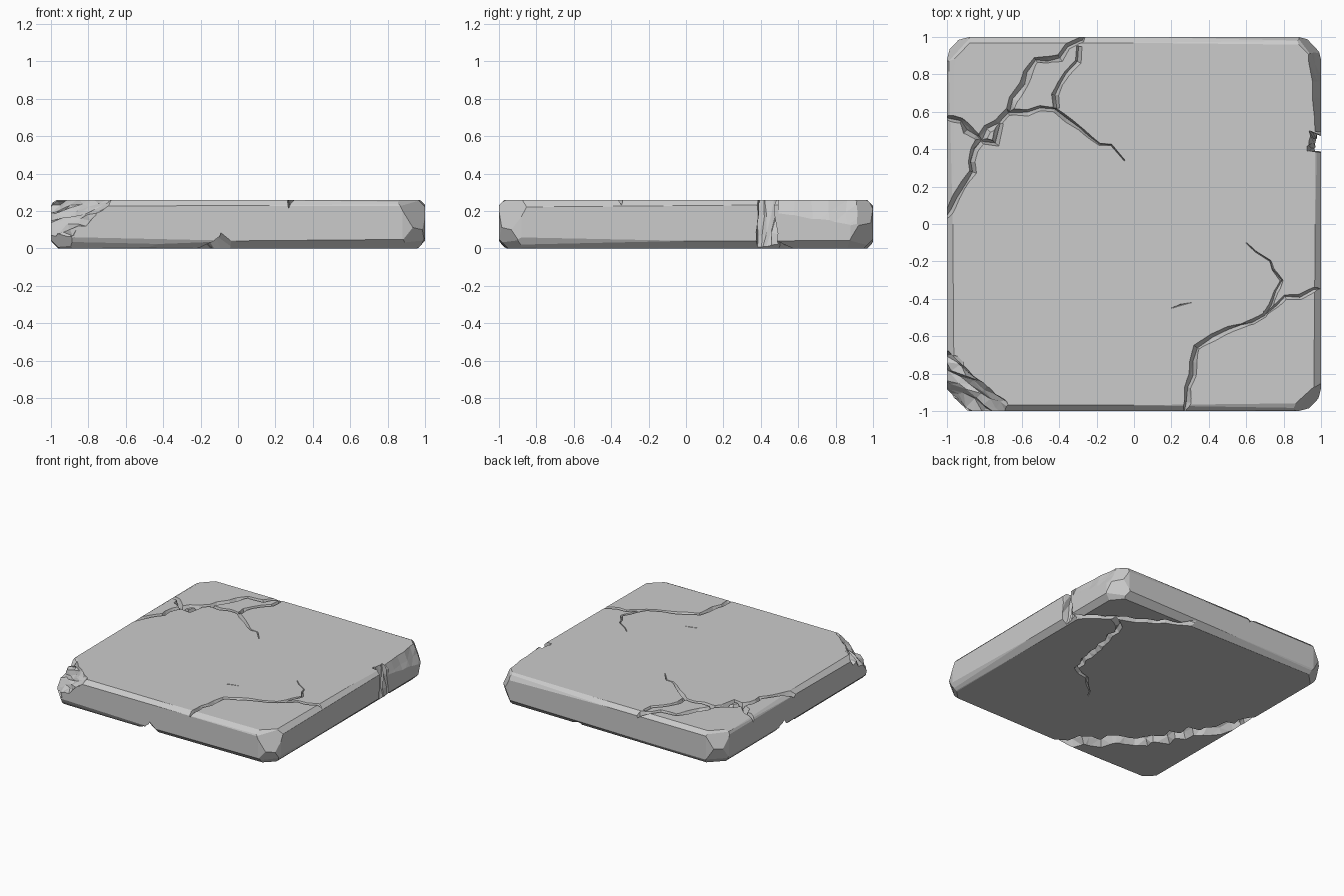
import bpy, bmesh, math, random
from mathutils import Vector, Matrix

if "Cube" in bpy.data.objects:
    bpy.data.objects.remove(bpy.data.objects["Cube"])

random.seed(7)
U = random.uniform
H = 0.26


def make_object(name, bm):
    bmesh.ops.recalc_face_normals(bm, faces=bm.faces[:])
    me = bpy.data.meshes.new(name)
    bm.to_mesh(me)
    bm.free()
    ob = bpy.data.objects.new(name, me)
    bpy.context.collection.objects.link(ob)
    return ob


def slice_off(bm, point, normal):
    """Chisel everything outside a plane and cap the cut."""
    r = bmesh.ops.bisect_plane(bm, geom=bm.verts[:] + bm.edges[:] + bm.faces[:],
                               plane_co=Vector(point), plane_no=Vector(normal).normalized(),
                               clear_outer=True)
    edges = [e for e in r["geom_cut"] if isinstance(e, bmesh.types.BMEdge)]
    if len(edges) > 2:
        bmesh.ops.edgenet_fill(bm, edges=edges)


# Slab body with rounded corners and hand-worn edges
bm = bmesh.new()
bmesh.ops.create_cube(bm, size=1, matrix=Matrix.Translation((0, 0, H / 2)) @ Matrix.Diagonal((2, 2, H, 1)))
upright = [e for e in bm.edges if abs(e.verts[0].co.z - e.verts[1].co.z) > 0.1]
bmesh.ops.bevel(bm, geom=upright, offset=0.12, segments=3, profile=0.5, affect='EDGES')
for s in range(4):
    side = Vector((math.cos(s * math.pi / 2), math.sin(s * math.pi / 2), 0))
    along = Vector((-side.y, side.x, 0))
    for up in (1, -1):
        edge = side + Vector((0, 0, H if up > 0 else 0))
        for steep in (0.5, 1.0, 2.0):
            n = (side + along * U(-0.012, 0.012) + Vector((0, 0, up * steep))).normalized()
            d = (0.022 if steep == 1.0 else 0.014) * (1.0 if up > 0 else 1.3)
            slice_off(bm, edge - n * d, n)
for sx in (-1, 1):
    for sy in (-1, 1):
        for up in (1, -1):
            for k in (0.5, 1.3):
                n = Vector((sx * U(0.85, 1.15), sy * U(0.85, 1.15), up * k)).normalized()
                p = Vector((sx * 0.955, sy * 0.955, H if up > 0 else 0))
                slice_off(bm, p - n * U(0.03, 0.045), n)
slice_off(bm, (-0.5, -1, 0.04), (-0.02, -1, -0.9))
slab = make_object("stone_slab", bm)

cutters = []


def rough_block(name, size, matrix, jitter, cuts=9):
    """Jagged block; its bottom face lies in the local z = 0 plane."""
    b = bmesh.new()
    bmesh.ops.create_cube(b, size=1, matrix=Matrix.Translation((0, 0, 0.5)))
    bmesh.ops.subdivide_edges(b, edges=b.edges[:], cuts=cuts, use_grid_fill=True)
    bmesh.ops.triangulate(b, faces=b.faces[:])
    for v in b.verts:
        v.co = Vector((v.co.x * size[0], v.co.y * size[1], v.co.z * size[2]))
        v.co += Vector((U(-1, 1), U(-1, 1), U(-1, 1))) * jitter
    b.transform(matrix)
    cutters.append(make_object(name, b))


def facing(point, normal, tangent):
    """Frame at a point with z along normal and x along tangent."""
    z = Vector(normal).normalized()
    y = z.cross(Vector(tangent)).normalized()
    x = y.cross(z)
    m = Matrix((x, y, z)).transposed().to_4x4()
    m.translation = Vector(point)
    return m


def crack(name, pts, width, depth, up=1, taper=(False, False), wobble=0.014):
    """V-shaped groove along a jittered path in the top (up=1) or bottom face."""
    path = []
    for a, c in zip(pts, pts[1:]):
        a, c = Vector(a), Vector(c)
        steps = max(1, round((c - a).length / 0.07))
        path += [a.lerp(c, i / steps) for i in range(steps)]
    path.append(Vector(pts[-1]))
    n = len(path)
    path = [p + Vector((U(-1, 1), U(-1, 1))) * (wobble if 0 < i < n - 1 else 0)
            for i, p in enumerate(path)]
    z0 = H if up > 0 else 0
    b = bmesh.new()
    rings = []
    for i, p in enumerate(path):
        t = (path[min(i + 1, n - 1)] - path[max(i - 1, 0)]).normalized()
        side = Vector((-t.y, t.x))
        k = 1.0
        if taper[0]:
            k = min(k, 0.2 + i / n * 1.6)
        if taper[1]:
            k = min(k, 0.2 + (n - 1 - i) / n * 1.6)
        l, r = (width * k * U(0.6, 1.25) for _ in "lr")
        low = p + side * U(-0.4, 0.4) * width * k
        dz = depth * k * U(0.75, 1.15)
        ring = []
        for q, z in ((p + side * l * 1.3, 0.015), (p + side * l * 0.5, -dz * 0.6),
                     (low, -dz), (p - side * r * 1.3, 0.015)):
            ring.append(b.verts.new((q.x, q.y, z0 + up * z)))
        rings.append(ring)
    for r0, r1 in zip(rings, rings[1:]):
        for j in range(4):
            b.faces.new((r0[j], r0[(j + 1) % 4], r1[(j + 1) % 4], r1[j]))
    b.faces.new(rings[0])
    b.faces.new(rings[-1])
    bmesh.ops.triangulate(b, faces=b.faces[:])
    cutters.append(make_object(name, b))


# Broken front-left corner, sloping outward
rough_block("corner_break", (0.9, 0.5, 0.4),
            facing((-0.88, -0.87, 0.18), (-0.6, -0.58, 0.8), (1, -1, 0)), 0.02, 13)

# Right-edge chips near the back corner
rough_block("edge_chip", (0.46, 0.4, 0.3), facing((0.965, 0.72, 0.23), (1, 0.08, 0.45), (0, 1, 0)), 0.006, 4)
rough_block("edge_notch", (0.10, 0.5, 0.3), facing((0.955, 0.44, 0.13), (1, -0.25, 0.2), (0, 1, 0)), 0.012, 4)

# Underside break on the left edge and small front nick
rough_block("left_under_break", (0.5, 0.3, 0.3), facing((-0.93, -0.12, 0.07), (-0.7, 0, -1), (0, 1, 0)), 0.016, 6)
rough_block("front_under_nick", (0.16, 0.2, 0.2), facing((-0.08, -0.97, 0.045), (0, -0.8, -1), (1, 0, 0)), 0.012, 3)

# Top cracks: back-left network
crack("crack_left", [(-1.02, 0.0), (-0.95, 0.16), (-0.87, 0.28), (-0.86, 0.4), (-0.78, 0.5),
                     (-0.66, 0.6), (-0.42, 0.62), (-0.3, 0.5), (-0.12, 0.41), (-0.05, 0.34)],
      0.024, 0.06, taper=(False, True))
crack("crack_back", [(-0.66, 0.6), (-0.6, 0.75), (-0.53, 0.87), (-0.4, 0.89), (-0.24, 1.03)], 0.022, 0.05)
crack("crack_back_branch", [(-0.42, 0.62), (-0.4, 0.75), (-0.31, 0.87), (-0.29, 0.95)], 0.018, 0.04)
crack("crack_left_branch", [(-1.03, 0.57), (-0.93, 0.54), (-0.86, 0.46), (-0.75, 0.44), (-0.72, 0.54)], 0.022, 0.05)

# Top cracks: front-right network
crack("crack_front", [(0.27, -1.03), (0.3, -0.8), (0.35, -0.65), (0.5, -0.58), (0.7, -0.48),
                      (0.79, -0.3), (0.72, -0.2), (0.6, -0.1)], 0.019, 0.045, taper=(False, True))
crack("crack_right_branch", [(0.7, -0.48), (0.82, -0.4), (1.02, -0.34)], 0.014, 0.03)
crack("scratch", [(0.2, -0.45), (0.25, -0.435), (0.31, -0.42)], 0.012, 0.012, taper=(True, True), wobble=0.003)

# Underside cracks
crack("under_channel", [(-0.05, -1.03), (-0.25, -0.8), (-0.5, -0.6), (-0.66, -0.42), (-0.8, -0.2),
                        (-0.9, 0.0), (-1.03, 0.22)], 0.055, 0.085, up=-1, wobble=0.03)
crack("under_crack_back", [(1.03, 0.48), (0.82, 0.66), (0.5, 0.84), (0.18, 1.03)], 0.028, 0.045, up=-1)
crack("under_crack_branch", [(0.76, 0.68), (0.62, 0.55), (0.56, 0.2), (0.5, -0.06), (0.3, -0.16), (0.18, -0.31)],
      0.026, 0.045, up=-1, taper=(False, True))

# Carve all damage out of the slab
for c in cutters:
    c.hide_render = True
    mod = slab.modifiers.new(c.name, 'BOOLEAN')
    mod.operation = 'DIFFERENCE'
    mod.solver = 'EXACT'
    mod.use_self = True
    mod.object = c
bpy.context.view_layer.update()
carved = bpy.data.meshes.new_from_object(slab.evaluated_get(bpy.context.evaluated_depsgraph_get()))
slab.modifiers.clear()
slab.data = carved
for c in cutters:
    bpy.data.objects.remove(c)
for p in slab.data.polygons:
    p.use_smooth = False
